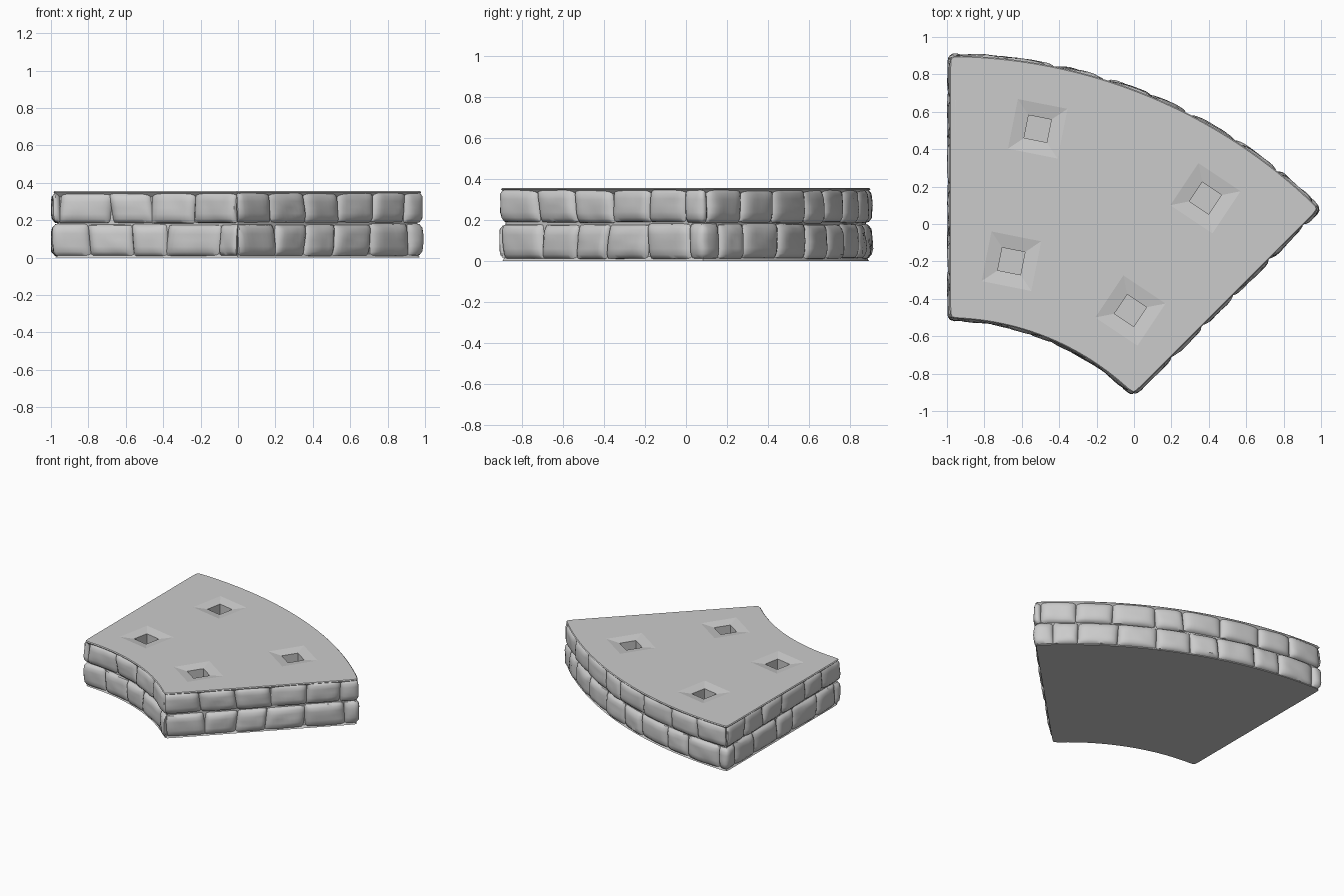
import bpy, bmesh, math, random
from mathutils import Vector, noise

random.seed(7)
if "Cube" in bpy.data.objects:
    bpy.data.objects.remove(bpy.data.objects["Cube"])

CENTRE = Vector((-1.0, -1.93))
R_IN, R_OUT, SWEEP = 1.41, 2.845, math.radians(45)
HEIGHT, BED = 0.355, 0.182
STEP = 0.01

stone = bpy.data.materials.new("grey_stone")
stone.use_nodes = True
colour = (0.6, 0.6, 0.6, 1)
stone.diffuse_color = colour
stone.node_tree.nodes["Principled BSDF"].inputs["Base Color"].default_value = colour


def polar(r, a):
    """Point on the ring, angle measured clockwise from +y."""
    return CENTRE + Vector((math.sin(a), math.cos(a))) * r


def make_outline():
    """Evenly spaced points round the ring segment, with softened corners."""
    def run(f, length):
        n = round(length / STEP)
        return [f(i / n) for i in range(n)]
    depth = R_OUT - R_IN
    pts = run(lambda t: polar(R_IN + depth * t, 0), depth)
    pts += run(lambda t: polar(R_OUT, SWEEP * t), R_OUT * SWEEP)
    pts += run(lambda t: polar(R_OUT - depth * t, SWEEP), depth)
    pts += run(lambda t: polar(R_IN, SWEEP * (1 - t)), R_IN * SWEEP)
    for _ in range(20):
        pts = [(pts[i - 1] + pts[i] * 2 + pts[(i + 1) % len(pts)]) / 4
               for i in range(len(pts))]
    return pts


OUTLINE = make_outline()
COUNT = len(OUTLINE)


def edge_point(s, offset):
    """Point at outline position s (in steps), pushed outward by offset."""
    i, f = math.floor(s), s - math.floor(s)
    p = OUTLINE[i % COUNT].lerp(OUTLINE[(i + 1) % COUNT], f)
    t = (OUTLINE[(i + 3) % COUNT] - OUTLINE[(i - 2) % COUNT]).normalized()
    return p + Vector((-t.y, t.x)) * offset


def finish(bm, name, angle):
    mesh = bpy.data.meshes.new(name)
    bm.to_mesh(mesh)
    bm.free()
    ob = bpy.data.objects.new(name, mesh)
    bpy.context.collection.objects.link(ob)
    mesh.materials.append(stone)
    smooth(ob, angle)
    return ob


def smooth(ob, angle):
    bpy.ops.object.select_all(action="DESELECT")
    ob.select_set(True)
    bpy.context.view_layer.objects.active = ob
    bpy.ops.object.shade_smooth_by_angle(angle=math.radians(angle))


def loft(bm, rings):
    """Closed solid through a stack of matching rings."""
    loops = [[bm.verts.new(p) for p in ring] for ring in rings]
    n = len(loops[0])
    for a, b in zip(loops, loops[1:]):
        for i in range(n):
            j = (i + 1) % n
            bm.faces.new((a[i], a[j], b[j], b[i]))
    bm.faces.new(loops[0])
    bm.faces.new(loops[-1])
    bmesh.ops.recalc_face_normals(bm, faces=bm.faces)


# Core slab with flat top and bottom
def slab_ring(offset, z):
    return [edge_point(s, offset).to_3d() + Vector((0, 0, z)) for s in range(0, COUNT, 4)]


bm = bmesh.new()
loft(bm, [slab_ring(-0.022, 0), slab_ring(-0.036, 0.02),
          slab_ring(-0.036, HEIGHT - 0.03), slab_ring(-0.014, HEIGHT - 0.006),
          slab_ring(-0.02, HEIGHT)])
slab = finish(bm, "core_slab", 20)


# Square post sockets with shallow worn surrounds
def square(r, a, half, z):
    c = polar(r, a)
    x, y = Vector((math.cos(a), -math.sin(a))), Vector((math.sin(a), math.cos(a)))
    return [(c + x * half * i + y * half * j).to_3d() + Vector((0, 0, z))
            for i, j in ((-1, -1), (1, -1), (1, 1), (-1, 1))]


bm = bmesh.new()
for r in (1.765, 2.487):
    for a in (SWEEP / 4, SWEEP * 3 / 4):
        loft(bm, [square(r, a, 0.062, HEIGHT - 0.12),
                  square(r, a, 0.062, HEIGHT - 0.015),
                  square(r, a, 0.15, HEIGHT + 0.003)])
cutter = finish(bm, "socket_cutter", 20)
cutter.hide_render = True
cut = slab.modifiers.new("sockets", "BOOLEAN")
cut.operation, cut.object, cut.solver = "DIFFERENCE", cutter, "EXACT"
bpy.context.view_layer.objects.active = slab
bpy.ops.object.modifier_apply(modifier=cut.name)
bpy.data.objects.remove(cutter)
smooth(slab, 4)


# Pillowed stones round the sides
def pillow(a):
    return max(0.0, 1 - abs(a) ** 5) ** 0.5


def add_stone(bm, s0, s1, z0, z1):
    nu, nv = 14, 8
    tilt_u, tilt_v = random.uniform(-0.008, 0.008), random.uniform(-0.004, 0.004)
    slant = random.uniform(-2.0, 2.0)
    seed = Vector((random.random() * 50, 0, 0))
    grid = []
    for i in range(nu + 1):
        a = -math.cos(math.pi * i / nu)
        row = []
        for j in range(nv + 1):
            b = -math.cos(math.pi * j / nv)
            wear = 0.006 * noise.noise(seed + Vector((a * 1.5, b * 1.5, 0)))
            out = -0.048 + (0.045 + wear + tilt_u * a + tilt_v * b) * pillow(a) * pillow(b)
            s = (s0 + s1) / 2 + a * (s1 - s0) / 2 + slant * b * (1 - abs(a) * 0.3)
            z = (z0 + z1) / 2 + b * (z1 - z0) / 2
            row.append(bm.verts.new(edge_point(s, min(out, 0.001)).to_3d() + Vector((0, 0, z))))
        grid.append(row)
    for i in range(nu):
        for j in range(nv):
            bm.faces.new((grid[i][j], grid[i][j + 1], grid[i + 1][j + 1], grid[i + 1][j]))


def add_course(name, bottom, top, stones, shift):
    bm = bmesh.new()
    pitch = COUNT / stones
    seams = [shift + pitch * (k + random.uniform(-0.2, 0.2)) for k in range(stones)]
    seams.append(seams[0] + COUNT)
    for s0, s1 in zip(seams, seams[1:]):
        add_stone(bm, s0 - 0.3, s1 + 0.3, bottom + random.uniform(-0.003, 0.004),
                  top + random.uniform(-0.004, 0.003))
    finish(bm, name, 40)


add_course("lower_stone_course", 0.006, BED, 25, 8)
add_course("upper_stone_course", BED, HEIGHT - 0.002, 24, 20)
